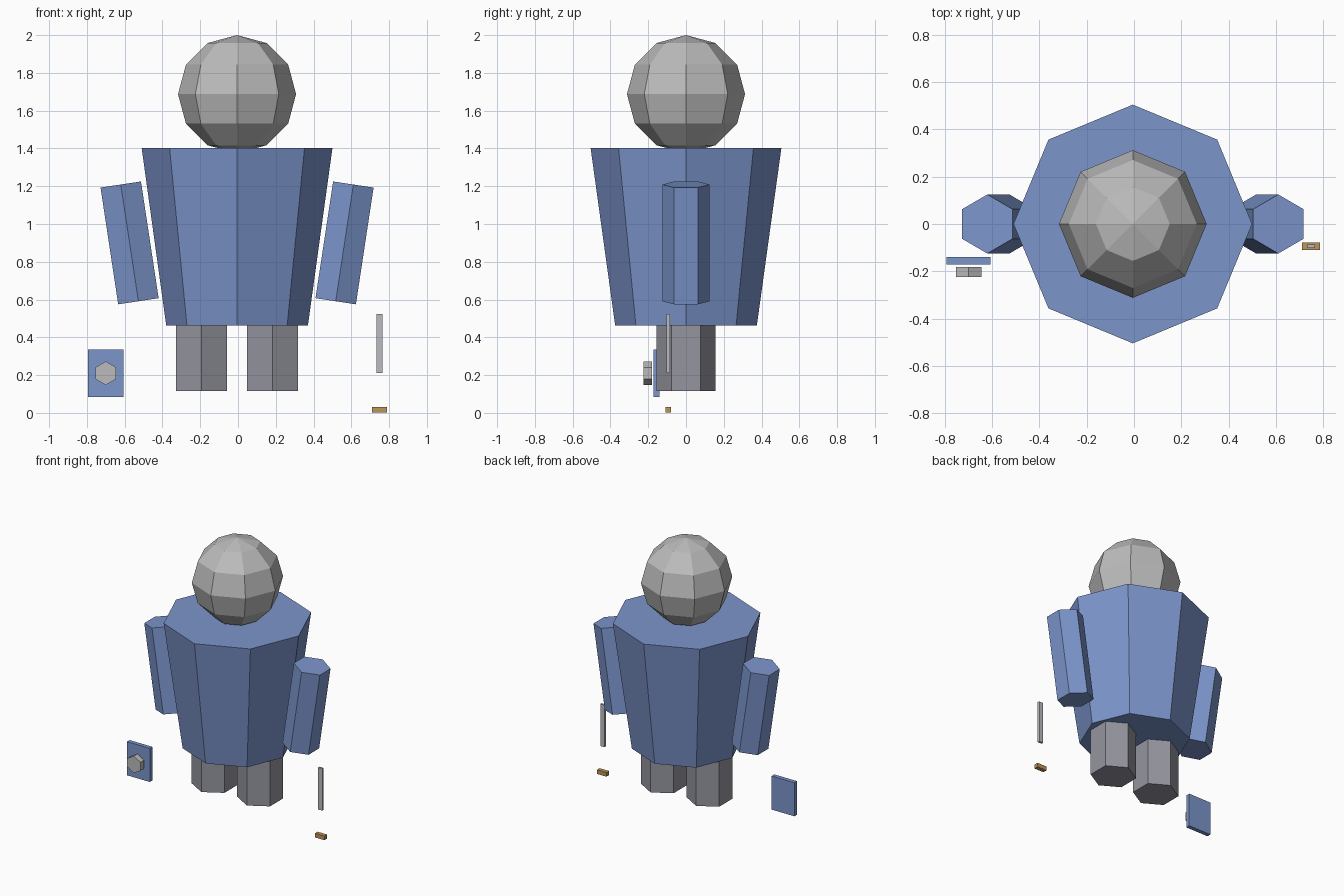
import bpy
from math import pi, radians

default = bpy.data.objects.get("Cube")
if default:
    bpy.data.objects.remove(default, do_unlink=True)


def make_material(name, colour):
    mat = bpy.data.materials.new(name)
    mat.use_nodes = True
    mat.diffuse_color = (*colour, 1)
    mat.node_tree.nodes["Principled BSDF"].inputs["Base Color"].default_value = (*colour, 1)
    return mat


blue = make_material("blue cloth", (0.2, 0.3, 0.6))
grey = make_material("light grey", (0.5, 0.5, 0.5))
dark_grey = make_material("dark grey", (0.3, 0.3, 0.35))
steel = make_material("steel", (0.5, 0.5, 0.55))
bronze = make_material("bronze", (0.5, 0.3, 0.1))


def finish(name, mat):
    obj = bpy.context.object
    obj.name = name
    obj.data.materials.append(mat)
    return obj


def prism(name, mat, sides, bottom, top, height, centre, rotation=(0, 0, 0)):
    bpy.ops.mesh.primitive_cone_add(vertices=sides, radius1=bottom, radius2=top,
                                    depth=height, location=centre, rotation=rotation)
    return finish(name, mat)


def box(name, mat, size, centre):
    bpy.ops.mesh.primitive_cube_add(size=1, location=centre)
    obj = finish(name, mat)
    obj.scale = size
    return obj


MID = -0.005  # body axis, shifted slightly by the held items

# Body and head
prism("torso", blue, 8, 0.375, 0.505, 0.94, (MID, 0, 0.932))
bpy.ops.mesh.primitive_uv_sphere_add(segments=8, ring_count=6, radius=0.3125,
                                     location=(MID, 0, 1.6875))
finish("head", grey)

# Limbs, with the arms leaning outward at the shoulder
for side, label in ((1, "left"), (-1, "right")):
    prism(label + "_leg", dark_grey, 6, 0.156, 0.156, 0.375,
          (MID + side * 0.1875, 0, 0.3025))
    prism(label + "_arm", blue, 6, 0.125, 0.125, 0.625,
          (MID + side * 0.569, 0, 0.9), (0, side * radians(8.6), 0))

# Shield and its boss
box("shield", blue, (0.1875, 0.031, 0.25), (-0.7, -0.156, 0.21))
prism("shield_boss", grey, 6, 0.0625, 0.0625, 0.044, (-0.7, -0.203, 0.21), (pi / 2, 0, 0))

# Sword
box("sword_blade", steel, (0.034, 0.016, 0.3125), (0.749, -0.094, 0.368))
box("sword_guard", bronze, (0.078, 0.031, 0.031), (0.749, -0.094, 0.0165))
